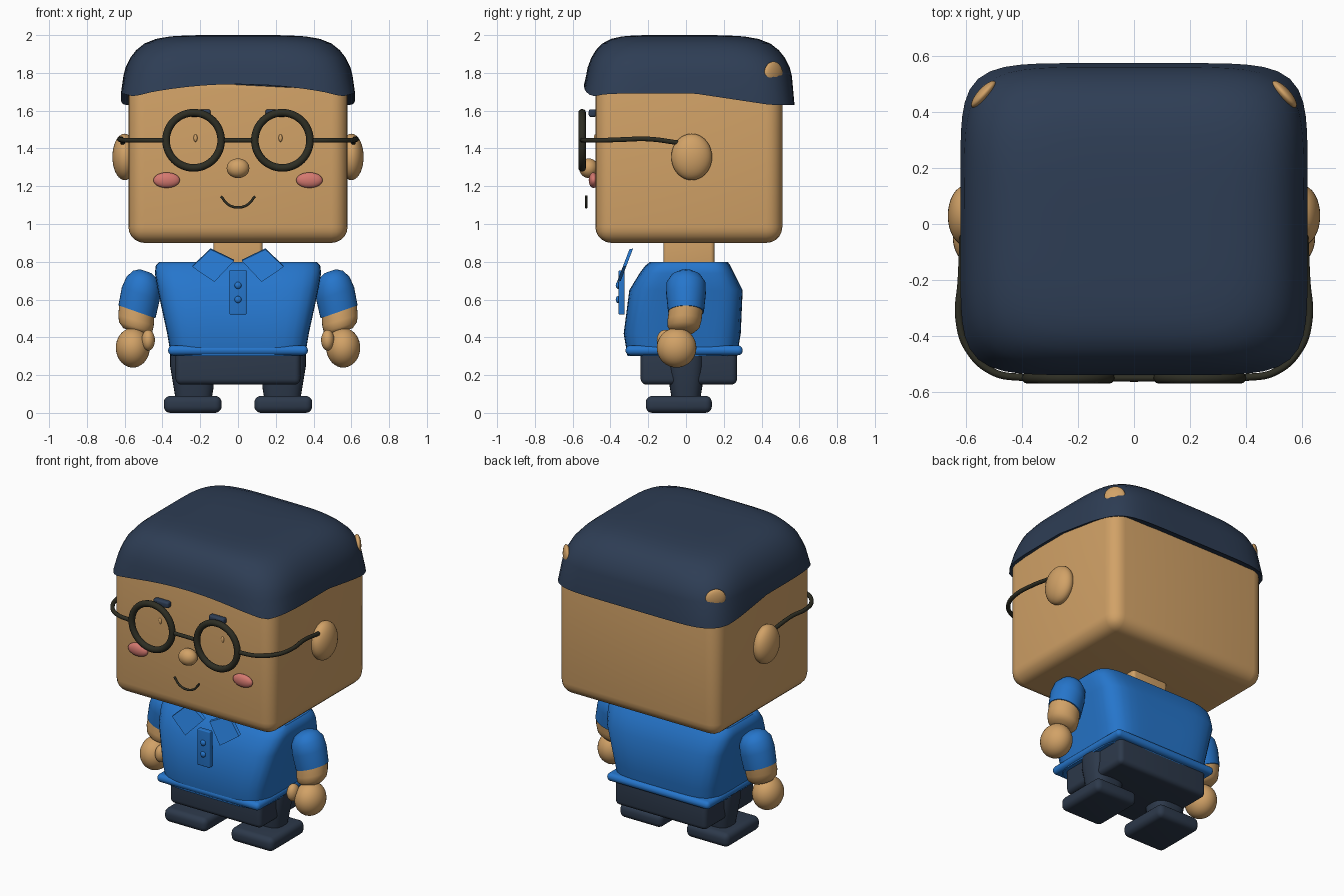
import bpy, bmesh, math
from mathutils import Vector, Matrix

if "Cube" in bpy.data.objects:
    bpy.data.objects.remove(bpy.data.objects["Cube"])


def material(name, r, g, b):
    m = bpy.data.materials.new(name)
    m.use_nodes = True
    m.diffuse_color = (r, g, b, 1)
    m.node_tree.nodes["Principled BSDF"].inputs["Base Color"].default_value = (r, g, b, 1)
    return m


SKIN = material("tan skin", 0.64, 0.36, 0.135)
BLUE = material("shirt blue", 0.019, 0.18, 0.60)
HAIR = material("navy hair", 0.027, 0.047, 0.09)
PANTS = material("dark navy cloth", 0.026, 0.041, 0.07)
FRAME = material("dark olive frame", 0.027, 0.027, 0.017)
BLUSH = material("pink blush", 0.66, 0.19, 0.16)


def finish(name, bm, mat, angle=40):
    bmesh.ops.recalc_face_normals(bm, faces=bm.faces)
    mesh = bpy.data.meshes.new(name)
    bm.to_mesh(mesh)
    bm.free()
    mesh.materials.append(mat)
    ob = bpy.data.objects.new(name, mesh)
    bpy.context.collection.objects.link(ob)
    bpy.ops.object.select_all(action="DESELECT")
    ob.select_set(True)
    bpy.context.view_layer.objects.active = ob
    bpy.ops.object.shade_smooth_by_angle(angle=math.radians(angle))
    return ob


def box(name, lo, hi, bevel, mat):
    lo, hi = Vector(lo), Vector(hi)
    bm = bmesh.new()
    bmesh.ops.create_cube(bm, size=1)
    bmesh.ops.scale(bm, vec=hi - lo, verts=bm.verts)
    bmesh.ops.translate(bm, vec=(lo + hi) / 2, verts=bm.verts)
    if bevel:
        bmesh.ops.bevel(bm, geom=bm.edges[:], offset=bevel, segments=5, profile=0.5, affect="EDGES")
    return finish(name, bm, mat)


def ball(name, center, radii, mat, spin=0):
    bm = bmesh.new()
    bmesh.ops.create_uvsphere(bm, u_segments=32, v_segments=18, radius=1)
    m = Matrix.Translation(center) @ Matrix.Rotation(spin, 4, "Z") @ Matrix.Diagonal((*radii, 1))
    bmesh.ops.transform(bm, matrix=m, verts=bm.verts)
    return finish(name, bm, mat, 80)


def loft(name, rings, mat, height=None, tilt=0, steps=64, angle=40):
    """Rings are (centre x, centre y, z, radius x, radius y, squareness)."""
    bm = bmesh.new()
    loops = []
    for k, (cx, cy, z, rx, ry, n) in enumerate(rings):
        loop = []
        for i in range(steps):
            a = math.tau * i / steps
            c, s = math.cos(a), math.sin(a)
            f = (abs(c) ** n + abs(s) ** n) ** (-1 / n)
            x, y = cx + rx * c * f, cy + ry * s * f
            zz = height(k, x, y, z) if height else z
            loop.append(bm.verts.new((x, y, zz + tilt * (x - cx))))
        loops.append(loop)
    for a, b in zip(loops, loops[1:]):
        for i in range(steps):
            j = (i + 1) % steps
            bm.faces.new((a[i], a[j], b[j], b[i]))
    bm.faces.new(loops[0])
    bm.faces.new(loops[-1])
    return finish(name, bm, mat, angle)


def tube(name, points, radius, mat):
    curve = bpy.data.curves.new(name, "CURVE")
    curve.dimensions = "3D"
    curve.bevel_depth = radius
    curve.bevel_resolution = 3
    curve.use_fill_caps = True
    sp = curve.splines.new("BEZIER")
    sp.bezier_points.add(len(points) - 1)
    for p, co in zip(sp.bezier_points, points):
        p.co = co
        p.handle_left_type = p.handle_right_type = "AUTO"
    curve.materials.append(mat)
    ob = bpy.data.objects.new(name, curve)
    bpy.context.collection.objects.link(ob)
    return ob


# Head and neck
box("head", (-0.58, -0.48, 0.9), (0.58, 0.51, 1.8), 0.085, SKIN)
box("neck", (-0.13, -0.12, 0.75), (0.13, 0.15, 0.95), 0.02, SKIN)


# Hair cap with a wavy lower edge
def fringe(k, x, y, z):
    if k > 1:
        return z
    edge = 1.69 - 0.06 * min(1, max(0, (y - 0.05) / 0.4))
    if y < -0.3:
        edge += 0.05 * max(0, 1 - (x / 0.5) ** 2) - 0.015 * max(0, 1 - abs(abs(x) - 0.55) / 0.06)
    return edge + (0.02 if k == 0 else 0)


profile = [(1.7, 0.94, 7), (1.7, 1, 6.5), (1.785, 0.978, 5.5), (1.83, 0.96, 5), (1.88, 0.92, 5), (1.92, 0.87, 4.5),
           (1.955, 0.8, 4.5), (1.98, 0.7, 4), (1.993, 0.58, 4), (1.999, 0.42, 4), (2.0, 0.2, 4)]
loft("hair", [(0, 0.0175 - (1 - s) * 0.08, z, 0.62 * s, 0.557 * s, n) for z, s, n in profile],
     HAIR, fringe, steps=96, angle=60)

# Face centre
ball("nose", (0, -0.515, 1.295), (0.06, 0.05, 0.052), SKIN)
tube("mouth", [(-0.09, -0.528, 1.147), (-0.05, -0.528, 1.102), (0, -0.528, 1.088),
               (0.05, -0.528, 1.102), (0.09, -0.528, 1.147)], 0.007, FRAME)
tube("glasses_bridge", [(-0.09, -0.55, 1.443), (0.09, -0.55, 1.443)], 0.012, FRAME)

# Shirt body, hem and button placket
loft("shirt_body", [(0, -0.02, 0.30, 0.355, 0.29, 6), (0, -0.02, 0.42, 0.375, 0.31, 6), (0, 0, 0.65, 0.425, 0.3, 6),
                    (0, 0.005, 0.74, 0.44, 0.25, 6), (0, 0.01, 0.78, 0.435, 0.225, 6),
                    (0, 0.015, 0.80, 0.415, 0.205, 6)], BLUE)
box("shirt_hem", (-0.37, -0.32, 0.305), (0.37, 0.3, 0.357), 0.025, BLUE)
box("placket", (-0.045, -0.357, 0.52), (0.045, -0.325, 0.755), 0.006, BLUE)
for i, z in enumerate((0.6, 0.675)):
    ball(f"button_{i + 1}", (0, -0.36, z), (0.018, 0.012, 0.018), BLUE)

# Shorts
box("shorts", (-0.33, -0.24, 0.15), (0.33, 0.27, 0.34), 0.03, PANTS)

for side, s in (("left", 1), ("right", -1)):
    # Face parts
    ball(side + "_ear", (s * 0.6, 0.03, 1.355), (0.065, 0.108, 0.123), SKIN)
    ball(side + "_cheek", (s * 0.378, -0.49, 1.232), (0.07, 0.025, 0.041), BLUSH)
    ball(side + "_eye", (s * 0.225, -0.48, 1.455), (0.01, 0.008, 0.02), SKIN)
    box(side + "_eyebrow", (s * 0.2 - 0.055, -0.515, 1.567), (s * 0.2 + 0.055, -0.475, 1.607), 0.012, HAIR)
    ball(side + "_bald_spot", (s * 0.537, 0.463, 1.8), (0.062, 0.022, 0.06), SKIN, -s * math.radians(48))

    # Glasses
    bpy.ops.mesh.primitive_torus_add(major_segments=48, minor_segments=12, major_radius=0.146, minor_radius=0.02,
                                     location=(s * 0.235, -0.55, 1.443), rotation=(math.pi / 2, 0, 0))
    rim = bpy.context.object
    rim.name = side + "_glasses_rim"
    rim.data.materials.append(FRAME)
    bpy.ops.object.shade_smooth()
    tube(side + "_glasses_arm", [(s * x, y, z) for x, y, z in (
        (0.385, -0.55, 1.443), (0.5, -0.53, 1.443), (0.59, -0.45, 1.443), (0.625, -0.34, 1.447),
        (0.617, -0.2, 1.45), (0.61, -0.04, 1.43))], 0.013, FRAME)

    # Collar flap, a thin slanted panel
    bm = bmesh.new()
    flap = [(0.145, 0.865), (0.02, 0.805), (0.125, 0.693), (0.242, 0.773)]
    front = [bm.verts.new((s * x, -0.3 - (0.865 - z) * 0.38, z)) for x, z in flap]
    face = bm.faces.new(front)
    new = bmesh.ops.extrude_face_region(bm, geom=[face])["geom"]
    bmesh.ops.translate(bm, vec=(0, 0.02, 0.006), verts=[v for v in new if isinstance(v, bmesh.types.BMVert)])
    finish(side + "_collar", bm, BLUE)

    # Sleeve, forearm and hand
    loft(side + "_sleeve", [(s * 0.535, 0, 0.535, 0.098, 0.095, 2), (s * 0.515, 0, 0.63, 0.1, 0.105, 2),
                            (s * 0.5, 0, 0.69, 0.09, 0.103, 2), (s * 0.49, 0, 0.73, 0.065, 0.075, 2),
                            (s * 0.488, 0, 0.75, 0.03, 0.035, 2)], BLUE, tilt=s * 0.35, steps=32, angle=60)
    loft(side + "_forearm", [(s * 0.547, -0.015, 0.43, 0.06, 0.06, 2), (s * 0.542, -0.012, 0.455, 0.088, 0.085, 2),
                             (s * 0.54, -0.008, 0.49, 0.094, 0.09, 2), (s * 0.535, 0, 0.55, 0.093, 0.09, 2)],
         SKIN, tilt=s * 0.3, steps=32, angle=60)
    ball(side + "_hand", (s * 0.557, -0.05, 0.345), (0.09, 0.105, 0.105), SKIN)
    ball(side + "_thumb", (s * 0.475, -0.11, 0.385), (0.035, 0.045, 0.055), SKIN)

    # Leg and shoe
    loft(side + "_leg", [(s * 0.235, 0, 0.07, 0.095, 0.075, 3), (s * 0.235, 0, 0.13, 0.105, 0.085, 3),
                         (s * 0.24, 0, 0.25, 0.12, 0.1, 3), (s * 0.24, 0, 0.31, 0.12, 0.1, 3)], PANTS, steps=32)
    box(side + "_shoe", (s * 0.24 - 0.153, -0.213, 0), (s * 0.24 + 0.153, 0.137, 0.09), 0.035, PANTS)
